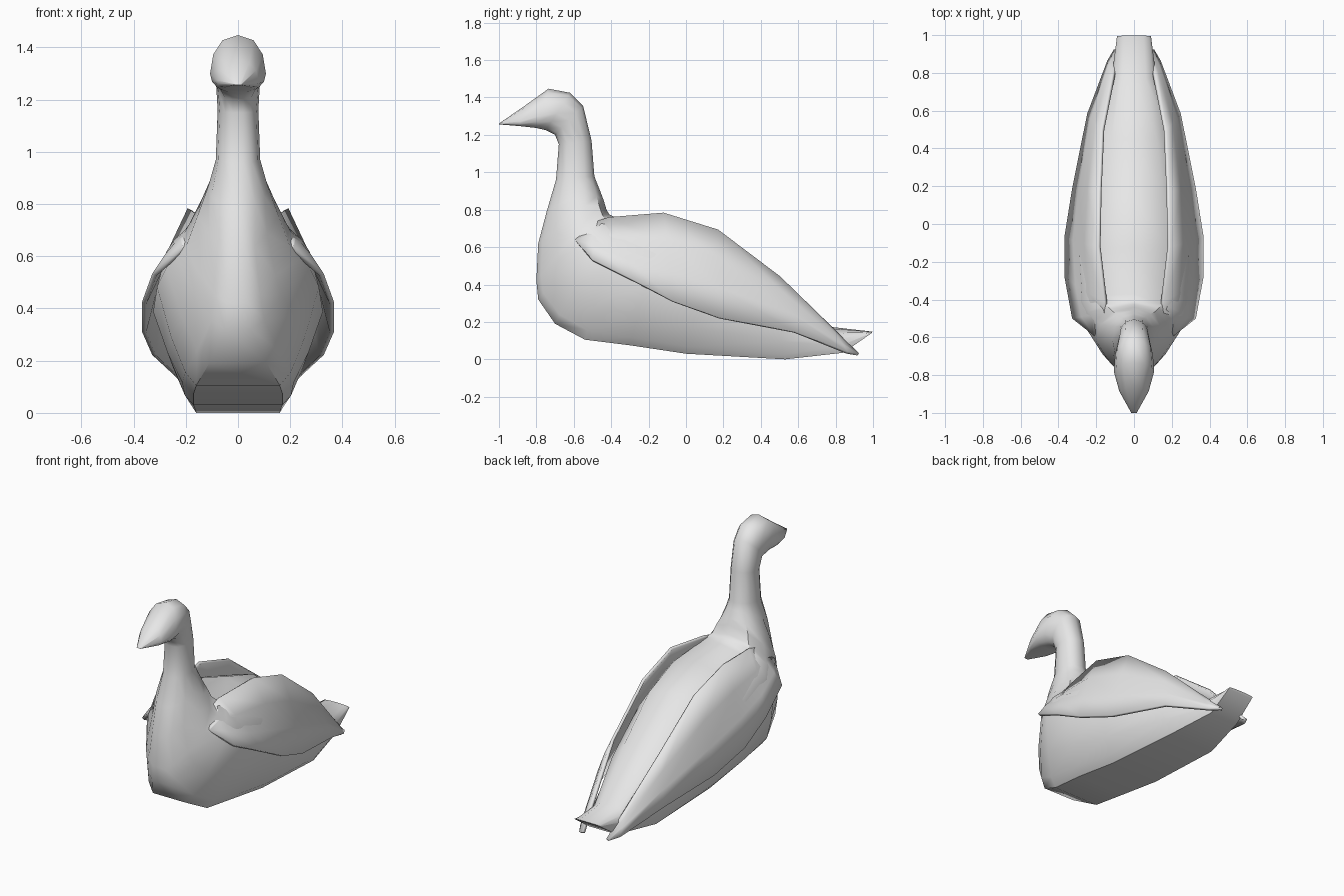
import bpy, bmesh, math
from mathutils import Vector

cube = bpy.data.objects.get("Cube")
if cube:
    bpy.data.objects.remove(cube, do_unlink=True)

grey = bpy.data.materials.new("plain grey")
grey.use_nodes = True
grey.diffuse_color = (0.8, 0.8, 0.8, 1)
grey.node_tree.nodes["Principled BSDF"].inputs["Base Color"].default_value = (0.8, 0.8, 0.8, 1)


def finish(name, bm, angle):
    bmesh.ops.recalc_face_normals(bm, faces=bm.faces[:])
    mesh = bpy.data.meshes.new(name)
    bm.to_mesh(mesh)
    bm.free()
    mesh.materials.append(grey)
    ob = bpy.data.objects.new(name, mesh)
    bpy.context.collection.objects.link(ob)
    bpy.ops.object.select_all(action='DESELECT')
    ob.select_set(True)
    bpy.context.view_layer.objects.active = ob
    bpy.ops.object.shade_smooth_by_angle(angle=math.radians(angle))
    return ob


def loft(name, rings, steps=6, angle=45):
    """Skin rings: back point, belly point, half width, flat belly half width, widest height."""
    bm = bmesh.new()
    loops = []
    for (ty, tz), (by, bz), w, flat, mid in rings:
        # the neck and head are round below, the belly is closer to a V
        rnd = 1 if tz > .9 else .4
        half = []
        for i in range(steps + 1):
            a = math.pi * i / steps
            s, c = max(math.sin(a), 0), math.cos(a)
            if c > -1e-6:
                x, t = w * s ** .85, mid + (1 - mid) * c
            else:
                t = mid * (1 + c)
                x = flat + (w - flat) * ((1 + c) * (1 - rnd) + s * rnd)
            half.append((x, by + (ty - by) * t, bz + (tz - bz) * t))
        pts = half + [(-x, y, z) for x, y, z in reversed(half[1:])]
        loops.append([bm.verts.new(p) for p in pts])
    n = len(loops[0])
    for a, b in zip(loops, loops[1:]):
        for i in range(n):
            j = (i + 1) % n
            bm.faces.new((a[i], a[j], b[j], b[i]))
    bm.faces.new(loops[0])
    bm.faces.new(loops[-1])
    return finish(name, bm, angle)


# Body, neck and head in one skin, from tail to beak
loft("body", [
    ((.998, .148), (.99, .138), .09, .09, .5),
    ((.76, .175), (.84, .035), .115, .10, .5),
    ((.45, .43), (.53, 0), .215, .16, .45),
    ((.15, .655), (.0, .03), .29, .17, .45),
    ((-.12, .74), (-.30, .075), .325, .17, .47),
    ((-.37, .755), (-.54, .105), .31, .16, .58),
    ((-.41, .775), (-.70, .19), .275, .11, .62),
    ((-.425, .80), (-.79, .32), .23, .05, .55),
    ((-.44, .85), (-.80, .42), .20, .04, .5),
    ((-.455, .89), (-.79, .62), .155, .03, .5),
    ((-.475, .94), (-.745, .79), .115, .02, .5),
    ((-.49, .98), (-.695, .96), .085, .02, .5),
    ((-.505, 1.17), (-.68, 1.15), .078, .02, .5),
    ((-.55, 1.355), (-.70, 1.20), .085, .02, .5),
    ((-.62, 1.425), (-.75, 1.225), .10, .03, .45),
    ((-.735, 1.447), (-.80, 1.237), .107, .05, .3),
    ((-.87, 1.35), (-.89, 1.247), .078, .05, .25),
    ((-.998, 1.262), (-1.0, 1.256), .015, .01, .5),
])

# Folded wings: pairs of upper and lower edge points (x, y, z) and outward bulge
WING = [
    ((.205, -.59, .635), (.215, -.58, .62), 0),
    ((.15, -.47, .735), (.32, -.50, .53), .01),
    ((.15, -.41, .755), (.36, -.28, .42), .015),
    ((.185, -.12, .78), (.36, -.07, .31), .015),
    ((.18, .17, .69), (.32, .18, .22), .015),
    ((.165, .50, .44), (.24, .58, .145), .01),
    ((.11, .77, .175), (.135, .86, .035), .005),
    ((.08, .915, .03), (.10, .92, .025), 0),
]
for label, side in (("left_wing", 1), ("right_wing", -1)):
    bm = bmesh.new()
    rows = []
    for up, low, bulge in WING:
        up, low = Vector(up), Vector(low)
        row = []
        for k in range(4):
            t = k / 3
            p = up.lerp(low, t) + Vector((1, 0, .4)) * bulge * math.sin(math.pi * t)
            row.append(bm.verts.new((p.x * side, p.y, p.z)))
        rows.append(row)
    for a, b in zip(rows, rows[1:]):
        for k in range(3):
            bm.faces.new((a[k], a[k + 1], b[k + 1], b[k]))
    wing = finish(label, bm, 45)
    solid = wing.modifiers.new("thickness", 'SOLIDIFY')
    solid.thickness = .018
    solid.offset = 0
